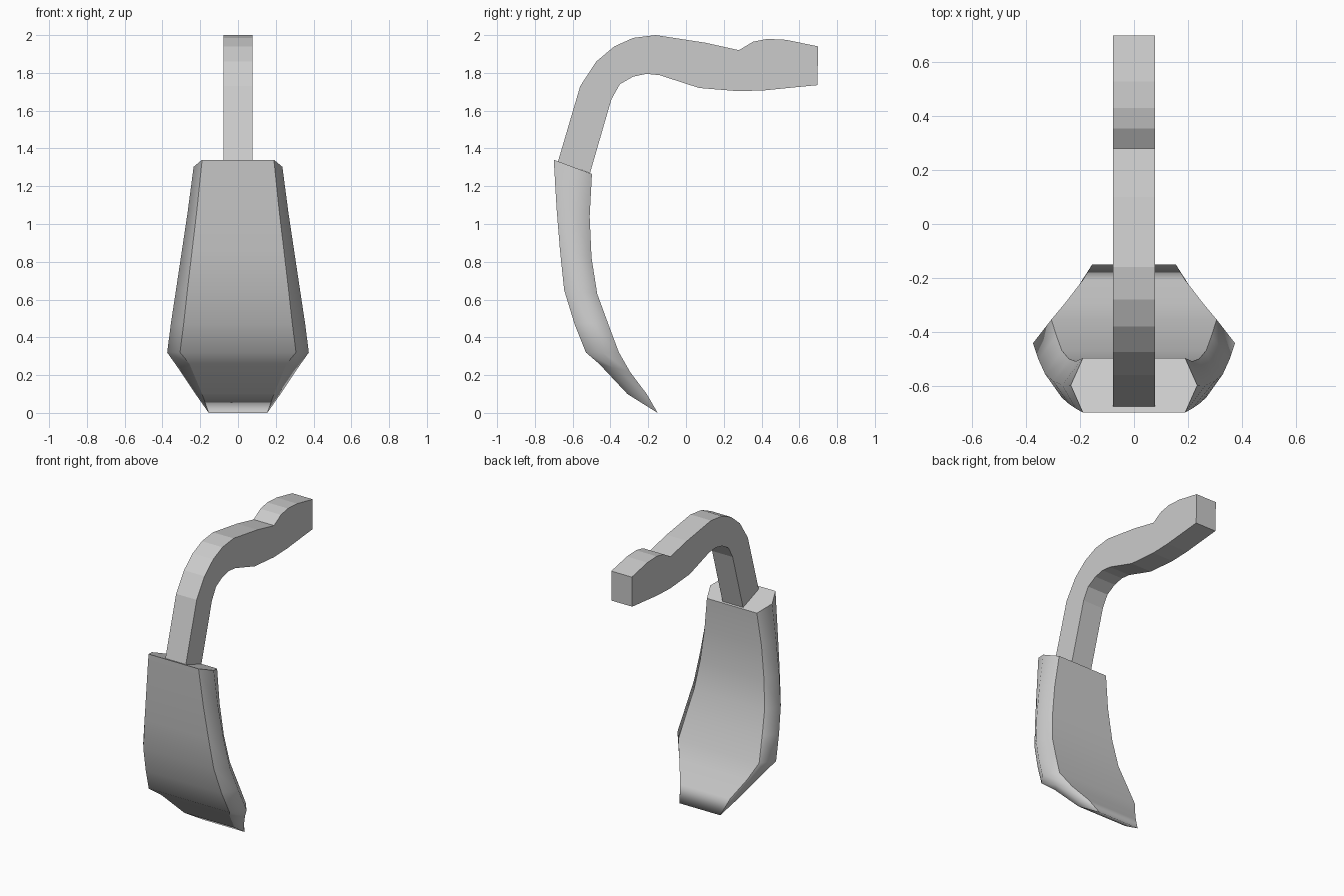
import bpy, bmesh

if "Cube" in bpy.data.objects:
    bpy.data.objects.remove(bpy.data.objects["Cube"])

def finish(name, bm):
    bmesh.ops.recalc_face_normals(bm, faces=bm.faces)
    mesh = bpy.data.meshes.new(name)
    bm.to_mesh(mesh)
    bm.free()
    obj = bpy.data.objects.new(name, mesh)
    bpy.context.collection.objects.link(obj)
    return obj

# Curved neck and grip: side profile (y, z) extruded across x
HALF = 0.078
profile = [(-0.678, 1.33), (-0.56, 1.73), (-0.475, 1.86), (-0.38, 1.94),
           (-0.28, 1.985), (-0.16, 2.0), (0.10, 1.96), (0.28, 1.92),
           (0.355, 1.965), (0.43, 1.98), (0.53, 1.975), (0.70, 1.94),
           (0.695, 1.735), (0.54, 1.72), (0.42, 1.708), (0.28, 1.703),
           (0.07, 1.72), (-0.14, 1.788), (-0.21, 1.795), (-0.28, 1.78),
           (-0.35, 1.74), (-0.395, 1.66), (-0.508, 1.27)]
bm = bmesh.new()
side = bm.faces.new([bm.verts.new((-HALF, y, z)) for y, z in profile])
ext = bmesh.ops.extrude_face_region(bm, geom=[side], use_keep_orig=True)
moved = [v for v in ext["geom"] if isinstance(v, bmesh.types.BMVert)]
bmesh.ops.translate(bm, verts=moved, vec=(2 * HALF, 0, 0))
finish("curved_handle", bm)

# Blade: hexagonal sections lofted from the collar down to the tip
# front y, front z, back y, back z, face half width, ridge half width
stations = [(-0.70, 1.34, -0.498, 1.265, 0.19, 0.235),
            (-0.685, 1.08, -0.51, 1.04, 0.217, 0.267),
            (-0.667, 0.86, -0.50, 0.82, 0.243, 0.30),
            (-0.645, 0.65, -0.47, 0.63, 0.268, 0.33),
            (-0.59, 0.47, -0.415, 0.48, 0.288, 0.355),
            (-0.53, 0.32, -0.355, 0.32, 0.307, 0.375),
            (-0.46, 0.26, -0.295, 0.215, 0.257, 0.317),
            (-0.31, 0.10, -0.208, 0.10, 0.19, 0.225),
            (-0.15, 0.0, -0.15, 0.0, 0.155, 0.155)]
bm = bmesh.new()
rings = []
for fy, fz, by, bz, w, m in stations:
    my, mz = (fy + by) / 2, (fz + bz) / 2
    ring = [(-w, fy, fz), (w, fy, fz), (m, my, mz),
            (w, by, bz), (-w, by, bz), (-m, my, mz)]
    rings.append([bm.verts.new(p) for p in ring])
for a, b in zip(rings, rings[1:]):
    for i in range(6):
        j = (i + 1) % 6
        bm.faces.new((a[i], a[j], b[j], b[i])).smooth = True
    # Crisp borders around the front and back faces
    for i in (0, 1, 3, 4):
        bm.edges.get((a[i], b[i])).smooth = False
cap = bm.faces.new(rings[0])
for e in cap.edges:
    e.smooth = False
bmesh.ops.remove_doubles(bm, verts=bm.verts, dist=0.0005)
finish("blade", bm)
